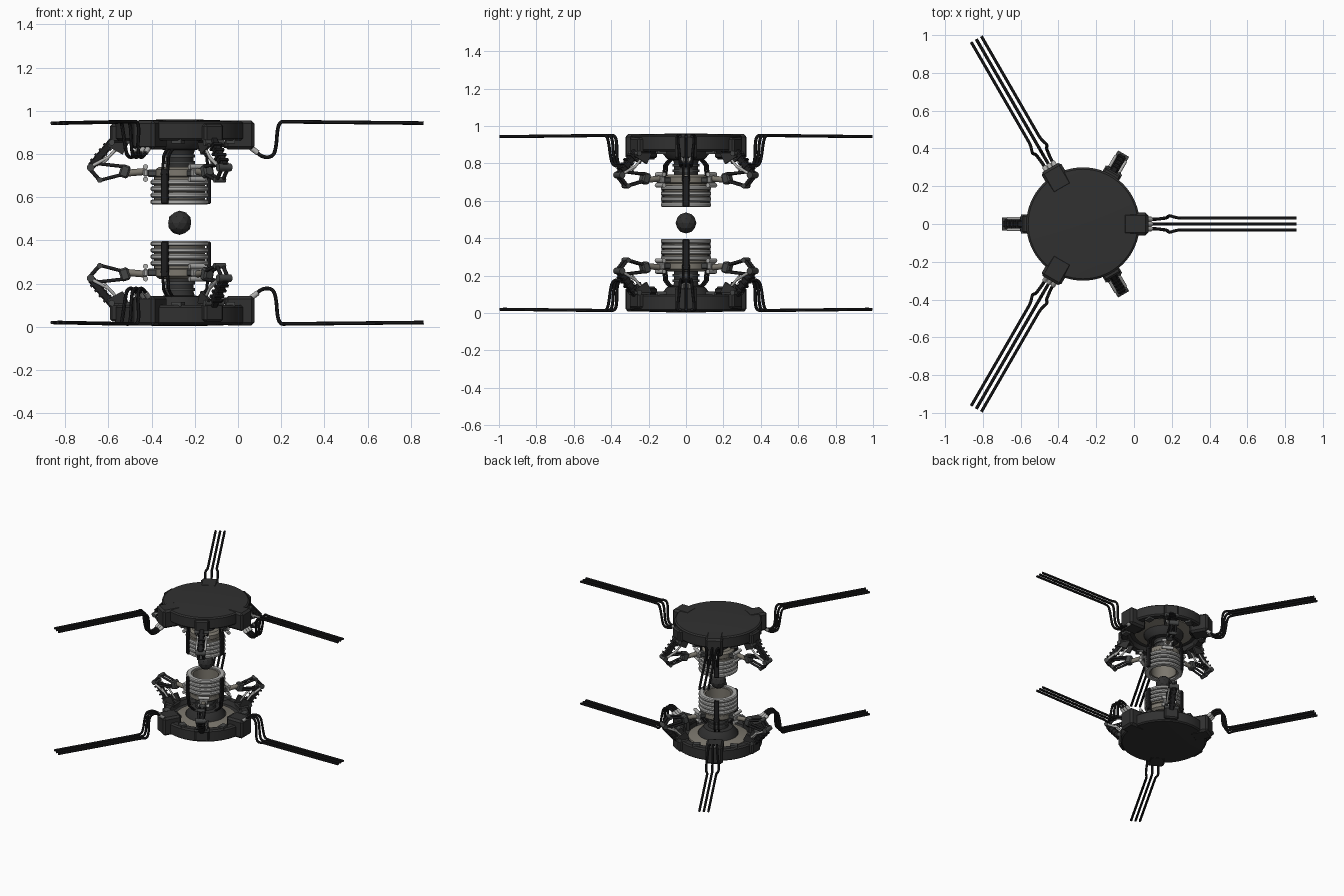
import bpy, bmesh, math
from mathutils import Matrix, Vector

old = bpy.data.objects.get("Cube")
if old:
    bpy.data.objects.remove(old, do_unlink=True)

CENTRE = Vector((-0.27, 0, 0.4815))   # reactor axis and mirror height


def material(name, rgb, rough=0.6):
    m = bpy.data.materials.new(name)
    m.use_nodes = True
    m.diffuse_color = (*rgb, 1)
    bsdf = m.node_tree.nodes["Principled BSDF"]
    bsdf.inputs["Base Color"].default_value = (*rgb, 1)
    bsdf.inputs["Roughness"].default_value = rough
    return m


CHARCOAL = material("charcoal", (0.03, 0.03, 0.03))
BLACK = material("black rubber", (0.014, 0.014, 0.015))
STEEL = material("dark steel", (0.06, 0.062, 0.062))
TAN = material("tan metal", (0.2, 0.185, 0.155))
LIGHT = material("light grey", (0.42, 0.42, 0.41))


def box(bm, size, pos, tilt=0, bevel=0.0):
    """Box in the radial frame, tilted about y."""
    mat = Matrix.Translation(pos) @ Matrix.Rotation(tilt, 4, 'Y') @ Matrix.Diagonal((*size, 1))
    verts = bmesh.ops.create_cube(bm, size=1, matrix=mat)["verts"]
    if bevel:
        edges = {e for v in verts for e in v.link_edges}
        bmesh.ops.bevel(bm, geom=list(edges), offset=bevel, segments=1, affect='EDGES')


def rod(bm, p, q, r, sides=12):
    p, q = Vector(p), Vector(q)
    turn = (q - p).to_track_quat('Z', 'Y').to_matrix().to_4x4()
    bmesh.ops.create_cone(bm, cap_ends=True, segments=sides, radius1=r, radius2=r,
                          depth=(q - p).length,
                          matrix=Matrix.Translation((p + q) / 2) @ turn)


def lathe(bm, profile, closed=False, n=48):
    """Turn (radius, height) points round the axis."""
    rows = [[bm.verts.new((r * math.cos(math.tau * i / n), r * math.sin(math.tau * i / n), z))
             for i in range(n)] for r, z in profile]
    pairs = list(zip(rows, rows[1:])) + ([(rows[-1], rows[0])] if closed else [])
    for a, b in pairs:
        for i in range(n):
            j = (i + 1) % n
            bm.faces.new((a[i], a[j], b[j], b[i]))
    bmesh.ops.remove_doubles(bm, verts=bm.verts, dist=0.0001)


def sweep(bm, points, r):
    """Smooth cable through control points."""
    cu = bpy.data.curves.new("path", 'CURVE')
    cu.dimensions = '3D'
    cu.bevel_depth, cu.bevel_resolution, cu.use_fill_caps = r, 2, True
    s = cu.splines.new('NURBS')
    s.points.add(len(points) - 1)
    for pt, co in zip(s.points, points):
        pt.co = (*co, 1)
    s.order_u, s.use_endpoint_u, s.resolution_u = 3, True, 5
    tmp = bpy.data.objects.new("path", cu)
    bpy.context.collection.objects.link(tmp)
    me = bpy.data.meshes.new_from_object(
        tmp.evaluated_get(bpy.context.evaluated_depsgraph_get()))
    bm.from_mesh(me)
    bpy.data.objects.remove(tmp)
    bpy.data.curves.remove(cu)
    bpy.data.meshes.remove(me)


def part(name, mat, build, start=None, mirror=True, smooth=True):
    """Build a part, repeat it at three angles if asked, mirror it upward."""
    bm = bmesh.new()
    build(bm)
    if start is not None:
        geom = bm.verts[:] + bm.edges[:] + bm.faces[:]
        for k in (1, 2):
            new = bmesh.ops.duplicate(bm, geom=geom)["geom"]
            bmesh.ops.rotate(bm, verts=[g for g in new if isinstance(g, bmesh.types.BMVert)],
                             matrix=Matrix.Rotation(k * math.tau / 3, 3, 'Z'))
        bmesh.ops.rotate(bm, verts=bm.verts, matrix=Matrix.Rotation(math.radians(start), 3, 'Z'))
    bmesh.ops.recalc_face_normals(bm, faces=bm.faces)
    bmesh.ops.translate(bm, verts=bm.verts, vec=(0, 0, -CENTRE.z))
    me = bpy.data.meshes.new(name)
    bm.to_mesh(me)
    bm.free()
    me.materials.clear()
    me.materials.append(mat)
    if smooth:
        me.shade_smooth()
        me.set_sharp_from_angle(angle=math.radians(35))
    ob = bpy.data.objects.new(name, me)
    ob.location = CENTRE
    bpy.context.collection.objects.link(ob)
    if mirror:
        mod = ob.modifiers.new("mirror", 'MIRROR')
        mod.use_axis = (False, False, True)
    return ob


# Base dish with shallow domed outside, rim and sloping hub
part("base_dish", CHARCOAL, lambda bm: lathe(bm, [
    (0, 0.003), (0.1, 0.004), (0.2, 0.007), (0.29, 0.012), (0.3, 0.02), (0.3, 0.09),
    (0.29, 0.1), (0.25, 0.1), (0.235, 0.07), (0.2, 0.065), (0, 0.065)], n=64))
part("hub_plate", TAN, lambda bm: lathe(bm, [
    (0.21, 0.06), (0.205, 0.075), (0.14, 0.09), (0.12, 0.06)], closed=True))
part("hub", CHARCOAL, lambda bm: lathe(bm, [
    (0.14, 0.06), (0.135, 0.1), (0.1, 0.14), (0.07, 0.145), (0.065, 0.16), (0.065, 0.225),
    (0, 0.225)]))
part("column_bands", STEEL, lambda bm: [lathe(bm, [
    (0.06, z), (0.072, z), (0.072, z + 0.014), (0.06, z + 0.014)], closed=True)
    for z in (0.165, 0.195)])


# Cable blocks and arm mounts on the rim
def cable_block(bm):
    box(bm, (0.135, 0.12, 0.136), (0.278, 0, 0.075), bevel=0.014)
    box(bm, (0.05, 0.08, 0.03), (0.225, 0, 0.12), bevel=0.006)


def arm_mount(bm):
    box(bm, (0.085, 0.1, 0.085), (0.28, 0, 0.067), bevel=0.01)
    for s in (-1, 1):
        box(bm, (0.08, 0.014, 0.06), (0.285, s * 0.034, 0.12), tilt=0.5)


part("cable_block", CHARCOAL, cable_block, 0, smooth=False)
part("arm_mount", CHARCOAL, arm_mount, 60, smooth=False)
part("rim_lug", STEEL, lambda bm: [box(bm, (0.04, 0.05, 0.02), (
    0.268 * math.cos(a), 0.268 * math.sin(a), 0.104)) for a in (0.5, -0.5)], 0, smooth=False)

# Collar, hollow sleeve and stacked rings
part("collar", TAN, lambda bm: lathe(bm, [
    (0.055, 0.222), (0.095, 0.222), (0.112, 0.235), (0.112, 0.265), (0.095, 0.282),
    (0.055, 0.282)], closed=True))
part("sleeve", TAN, lambda bm: lathe(bm, [
    (0.088, 0.27), (0.118, 0.27), (0.118, 0.388), (0.088, 0.388)], closed=True))
part("stacked_rings", LIGHT, lambda bm: [lathe(bm, [
    (0.1, z), (0.127, z), (0.134, z + 0.006), (0.134, z + 0.018), (0.127, z + 0.024),
    (0.1, z + 0.024)], closed=True) for z in (0.282, 0.312, 0.342, 0.373)])


def ring_clamp(bm):
    box(bm, (0.02, 0.036, 0.165), (0.134, 0, 0.312), bevel=0.004)
    for y in (-0.014, 0.014):
        sweep(bm, [(0.09, y, 0.14), (0.13, y, 0.17), (0.125, y, 0.2), (0.14, y, 0.26)], 0.007)


part("ring_clamp", BLACK, ring_clamp, 0)


# Linkage arms
def strut(bm):
    box(bm, (0.036, 0.036, 0.18), (0.355, 0, 0.155), tilt=0.7, bevel=0.006)
    for i in range(4):
        box(bm, (0.046, 0.046, 0.012), (0.335 + i * 0.02, 0, 0.13 + i * 0.0237), tilt=0.7)
    for s in (-1, 1):
        y = s * 0.016
        rod(bm, (0.422, y, 0.225), (0.37, y, 0.285), 0.009)
        rod(bm, (0.37, y, 0.285), (0.255, y, 0.255), 0.008)
        rod(bm, (0.4, y, 0.205), (0.25, y, 0.222), 0.008)


def joints(bm):
    rod(bm, (0.412, -0.034, 0.225), (0.412, 0.034, 0.225), 0.018)
    rod(bm, (0.37, -0.028, 0.283), (0.37, 0.028, 0.283), 0.013)
    rod(bm, (0.315, -0.05, 0.11), (0.315, 0.05, 0.11), 0.014)
    box(bm, (0.045, 0.05, 0.06), (0.255, 0, 0.243), tilt=0.3, bevel=0.008)
    box(bm, (0.05, 0.05, 0.035), (0.125, 0, 0.252), bevel=0.006)


def pistons(bm):
    for y in (-0.03, 0.03):
        rod(bm, (0.275, y, 0.12), (0.35, y, 0.2), 0.007)
        rod(bm, (0.33, y, 0.178), (0.4, y, 0.215), 0.008)
    box(bm, (0.022, 0.06, 0.035), (0.158, 0, 0.25), bevel=0.005)
    for z in (0.222, 0.28):
        rod(bm, (0.158, -0.04, z), (0.158, 0.04, z), 0.012)


part("arm_strut", BLACK, strut, 60)
part("arm_joints", STEEL, joints, 60)
part("arm_piston", LIGHT, pistons, 60)
part("arm_link", TAN, lambda bm: rod(bm, (0.25, 0, 0.252), (0.15, 0, 0.243), 0.016), 60)


# Three cables leave each block, arch over and run outward
def cables(bm):
    for s in (-1, 0, 1):
        y = s * 0.031
        sweep(bm, [(0.30, y * 0.8, 0.11), (0.345, y * 0.8, 0.145), (0.385, y * 0.8, 0.18),
                   (0.435, y, 0.175), (0.448, y * 1.1, 0.12), (0.452, y * 1.4, 0.05),
                   (0.465, y * 1.4, 0.012), (0.5, y, 0.014), (0.56, y, 0.014),
                   (1.13, y, 0.02)], 0.0085)


part("cables", BLACK, cables, 0)
part("cable_plug", LIGHT, lambda bm: [rod(bm, (0.315, y, 0.122), (0.362, y, 0.158), 0.0125)
                                      for y in (-0.026, 0, 0.026)], 0)

# Floating core between the two halves
part("core_sphere", CHARCOAL, lambda bm: bmesh.ops.create_icosphere(
    bm, subdivisions=2, radius=0.056, matrix=Matrix.Translation((0, 0, CENTRE.z))),
    mirror=False, smooth=False)
